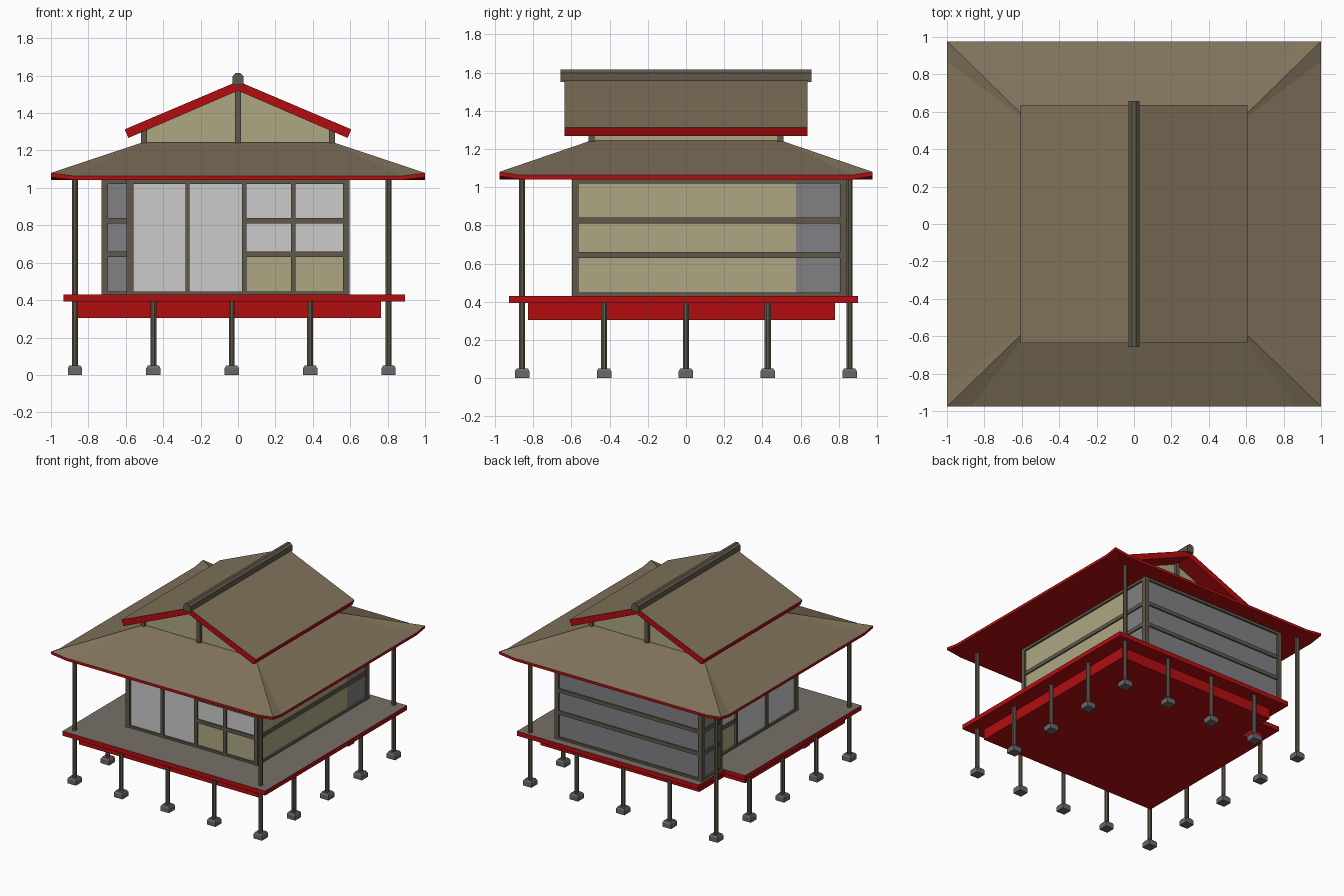
import bpy, bmesh, math

if "Cube" in bpy.data.objects:
    bpy.data.objects.remove(bpy.data.objects["Cube"])


def material(name, r, g, b):
    m = bpy.data.materials.new(name)
    m.diffuse_color = (r, g, b, 1)
    m.use_nodes = True
    m.node_tree.nodes["Principled BSDF"].inputs["Base Color"].default_value = m.diffuse_color
    return m


ROOF = material("thatch_brown", .22, .17, .105)
WOOD = material("dark_wood", .12, .10, .07)
RED = material("red_paint", .45, .004, .005)
BEIGE = material("plaster_beige", .43, .39, .23)
PAPER = material("light_paper", .55, .55, .55)
GREY = material("grey_panel", .22, .22, .23)
STONE = material("stone", .14, .14, .14)
DECK = material("deck_boards", .18, .165, .14)


def mesh_object(name, verts, faces, mat, top_mat=None):
    """Mesh with one material, and optionally another on upward faces."""
    bm = bmesh.new()
    vs = [bm.verts.new(v) for v in verts]
    for f in faces:
        bm.faces.new([vs[i] for i in f])
    bmesh.ops.recalc_face_normals(bm, faces=bm.faces)
    me = bpy.data.meshes.new(name)
    me.materials.append(mat)
    if top_mat:
        me.materials.append(top_mat)
        bm.normal_update()
        for f in bm.faces:
            f.material_index = int(f.normal.z > .5)
    bm.to_mesh(me)
    bm.free()
    ob = bpy.data.objects.new(name, me)
    bpy.context.collection.objects.link(ob)
    return ob


def loft(name, rings, mat, top_mat=None):
    """Closed solid through rings that have equal point counts."""
    n = len(rings[0])
    verts = [p for r in rings for p in r]
    faces = [list(range(n)), list(range(len(verts) - n, len(verts)))]
    for k in range(len(rings) - 1):
        for i in range(n):
            j = (i + 1) % n
            faces.append((k*n + i, k*n + j, k*n + n + j, k*n + n + i))
    return mesh_object(name, verts, faces, mat, top_mat)


def rect(x0, x1, y0, y1, z):
    return [(x0, y0, z), (x1, y0, z), (x1, y1, z), (x0, y1, z)]


def box(name, xr, yr, zr, mat, top_mat=None):
    return loft(name, [rect(*xr, *yr, z) for z in zr], mat, top_mat)


def extrude_y(name, profile, y0, y1, mat, top_mat=None):
    return loft(name, [[(x, y, z) for x, z in profile] for y in (y0, y1)], mat, top_mat)


def extrude_z(name, outline, z0, z1, mat, top_mat=None):
    return loft(name, [[(x, y, z) for x, y in outline] for z in (z0, z1)], mat, top_mat)


# Deck and red base, both stepped in at the back left corner
def stepped(x0, x1, y0, y1, nx, ny):
    return [(x0, y0), (x1, y0), (x1, y1), (nx, y1), (nx, ny), (x0, ny)]


extrude_z("veranda_deck", stepped(-.933, .893, -.927, .90, -.744, .57), .393, .43, RED, DECK)
extrude_z("deck_base", stepped(-.855, .765, -.827, .78, -.665, .46), .305, .394, RED)

# Posts around the perimeter, tall at the corners, each on a stone foot
for i in range(5):
    for j in range(5):
        if i in (0, 4) or j in (0, 4):
            x, y = -.872 + i * .4193, -.858 + j * .4287
            corner = i in (0, 4) and j in (0, 4)
            r = .0173
            ring = [(x + r*math.cos(math.radians(a)), y + r*math.sin(math.radians(a)))
                    for a in [22.5 + 45*k for k in range(8)]]
            extrude_z("corner_post" if corner else "deck_post", ring, .03,
                      1.05 if corner else .395, WOOD)
            loft("stone_foot", [rect(x-w, x+w, y-w, y+w, z)
                                for w, z in ((.038, 0), (.038, .036), (.03, .05))], STONE)

# Walls: panels set back in a timber frame
Z0, Z1 = .43, 1.045
RAILS = [(.63, .66), (.81, .84)]


def wall(name, axis, c, s, columns, end0, end1):
    """columns: (start, end, bottom, middle, top materials, has_rails)."""
    def part(n, u, d0, d1, z, mat):
        d = sorted((c - s*d0, c - s*d1))
        box(f"{name}_{n}", *((u, d) if axis == "x" else (d, u)), z, mat)

    part("sill", (end0, end1), 0, .035, (Z0, .447), WOOD)
    part("head_beam", (end0, end1), 0, .035, (1.02, Z1), WOOD)
    for a, b, low, mid, high, railed in columns:
        if not railed:
            part("sliding_door", (a, b), .014, .026, (Z0, Z1), low)
            continue
        for m, z in zip((low, mid, high), ((Z0, .645), (.645, .825), (.825, Z1))):
            part("panel", (a, b), .014, .026, z, m)
        for z in RAILS:
            part("rail", (a, b), .003, .03, z, WOOD)


def stud(x0, x1, y0, y1):
    box("wall_post", (x0, x1), (y0, y1), (Z0, Z1), WOOD)


door = (PAPER, PAPER, PAPER, False)
window = (BEIGE, PAPER, PAPER, True)
plain = (GREY, GREY, GREY, True)
plaster = (BEIGE, BEIGE, BEIGE, True)
wall("front_wall", "x", -.594, -1, [(-.58, -.27, *door), (-.27, .033, *door),
     (.033, .295, *window), (.295, .58, *window)], -.594, .594)
wall("right_wall", "y", .594, 1, [(-.58, .575, *plaster), (.575, .83, *plain)], -.594, .84)
wall("back_wall", "x", .84, 1, [(-.72, .58, *plain)], -.73, .594)
wall("left_wall", "y", -.594, -1, [(-.58, -.2, *door), (-.2, .19, *door),
     (.19, .58, *window)], -.594, .58)
wall("alcove_left_wall", "y", -.73, -1, [(.585, .83, *plain)], .575, .84)
wall("alcove_front_wall", "x", .575, -1, [(-.72, -.58, *plain)], -.73, -.58)
for x0, y0 in ((-.595, -.597), (.561, -.597), (.561, .806), (-.731, .806), (-.731, .573)):
    stud(x0, x0 + .035, y0, y0 + .035)
for x in (-.27, .033, .295):
    stud(x - .012, x + .012, -.595, -.56)
for y in (-.2, .19):
    stud(-.595, -.56, y - .012, y + .012)

# Lower hipped roof with lifted corners and red eaves
SIGNS = [(-1, -1), (1, -1), (1, 1), (-1, 1)]
EX, EY, M = 1.0, .977, .87
verts = []
for dz in (0, -.022):
    for k in range(4):
        (sx, sy), (tx, ty) = SIGNS[k], SIGNS[(k + 1) % 4]
        verts.append((sx*EX, sy*EY, 1.08 + dz))
        for px, py in ((sx, sy), (tx, ty)):
            verts.append((px*(M if sx != tx else EX), py*(M if sy != ty else EY), 1.063 + dz))
verts += [(sx*.51, sy*.5, 1.243) for sx, sy in SIGNS]
verts += [(sx*M, sy*M, 1.041) for sx, sy in SIGNS]
faces = [(24, 25, 26, 27), (28, 29, 30, 31)]
for k in range(4):
    n = (k + 1) % 4
    for base, inner in ((0, 24), (12, 28)):
        c, m1, m2, c2 = base + 3*k, base + 3*k + 1, base + 3*k + 2, base + 3*n
        faces += [(c, m1, inner + k), (m1, m2, inner + n, inner + k), (m2, c2, inner + n)]
    e = [3*k, 3*k + 1, 3*k + 2, 3*n]
    faces += [(a, b, b + 12, a + 12) for a, b in zip(e, e[1:])]
mesh_object("lower_hip_roof", verts, faces, RED, ROOF)

# Upper gable: infill, small posts, roof slab and ridge
extrude_y("gable_infill", [(-.5, 1.2), (.5, 1.2), (.5, 1.31), (0, 1.53), (-.5, 1.31)],
          -.488, .488, BEIGE)
for y in (-.495, .495):
    for x, top in ((-.503, 1.31), (0, 1.53), (.503, 1.31)):
        box("gable_post", (x - .016, x + .016), (y - .016, y + .016), (1.22, top), WOOD)
extrude_y("upper_gable_roof", [(0, 1.57), (.606, 1.313), (.586, 1.267), (0, 1.52),
          (-.586, 1.267), (-.606, 1.313)], -.635, .635, RED, ROOF)
extrude_y("ridge_beam", [(-.03, 1.55), (.03, 1.55), (.03, 1.597), (.012, 1.615),
          (-.012, 1.615), (-.03, 1.597)], -.657, .657, WOOD)
